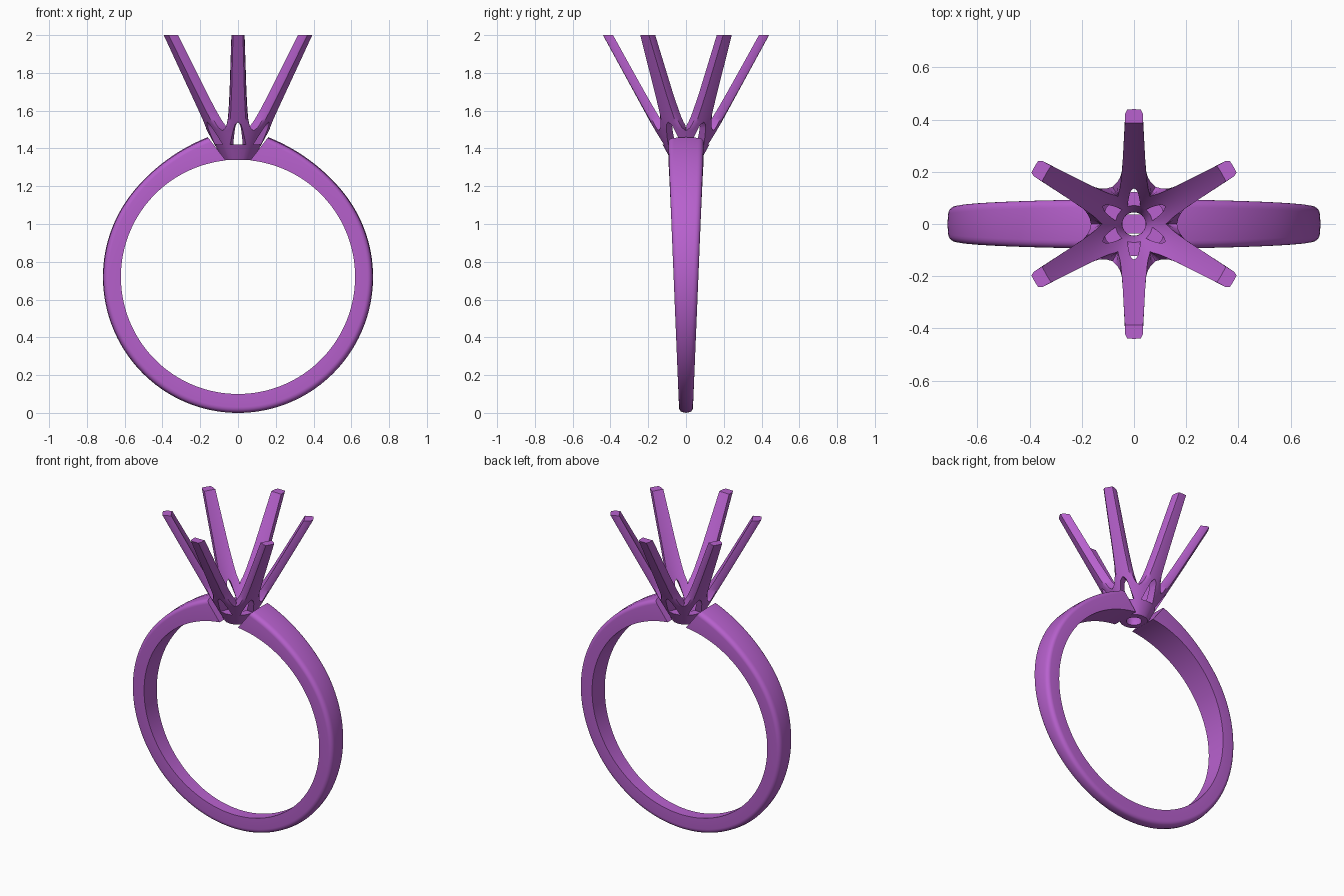
import bpy, bmesh
from math import sin, cos, pi, radians, hypot

if "Cube" in bpy.data.objects:
    bpy.data.objects.remove(bpy.data.objects["Cube"])

mat = bpy.data.materials.new("purple_metal")
mat.diffuse_color = (0.48, 0.12, 0.62, 1)
mat.use_nodes = True
mat.node_tree.nodes["Principled BSDF"].inputs["Base Color"].default_value = mat.diffuse_color


def finish(bm, name, angle):
    bmesh.ops.recalc_face_normals(bm, faces=bm.faces[:])
    me = bpy.data.meshes.new(name)
    bm.to_mesh(me)
    bm.free()
    ob = bpy.data.objects.new(name, me)
    bpy.context.collection.objects.link(ob)
    me.materials.append(mat)
    bpy.ops.object.select_all(action='DESELECT')
    ob.select_set(True)
    bpy.context.view_layer.objects.active = ob
    bpy.ops.object.shade_smooth_by_angle(angle=radians(angle))
    return ob


def lerp_table(table, x):
    for (x0, y0), (x1, y1) in zip(table, table[1:]):
        if x <= x1:
            return y0 + (y1 - y0) * max(0, (x - x0) / (x1 - x0))
    return table[-1][1]


# Shank: tapered band, one half swept from the slanted shoulder to the bottom
CZ, R_IN = 0.72, 0.62


def outer_radius(a):
    s = max(0, 1 - a / radians(50))
    return 0.715 + 0.073 * s * s + 0.005 * max(0, -cos(a)) ** 2


def section(f):
    ai = radians(6) + (pi - radians(6)) * f
    ao = radians(12.2) + (pi - radians(12.2)) * f
    ro = outer_radius(ao)
    p = (R_IN * sin(ai), CZ + R_IN * cos(ai))
    q = (ro * sin(ao), CZ + ro * cos(ao))
    if f == 1:
        p, q = (0, p[1]), (0, q[1])
    w = 0.035 + 0.042 * (p[1] + q[1]) / 2
    fy, fr = min(0.03, w * 0.6), 0.028 / hypot(q[0] - p[0], q[1] - p[1])
    side = [(w, 0)]
    for k in range(6):
        b = pi / 2 * k / 5
        side.append((w - fy + fy * cos(b), 0.97 - fr + fr * sin(b)))
    prof = side + [(0, 1)] + [(-y, u) for y, u in reversed(side)]
    return [(p[0] + (q[0] - p[0]) * u, y, p[1] + (q[1] - p[1]) * u) for y, u in prof]


bm = bmesh.new()
N = 72
rings = [[bm.verts.new(c) for c in section(i / N)] for i in range(N + 1)]
for a, b in zip(rings, rings[1:]):
    n = len(a)
    for i in range(n):
        bm.faces.new((a[i], a[(i + 1) % n], b[(i + 1) % n], b[i]))
bm.faces.new(rings[0])
shank = finish(bm, "shank", 35)
mir = shank.modifiers.new("mirror", 'MIRROR')
mir.use_axis[0] = True

# Setting: conical shell cut into six prongs, with an arched window under each
Z0, ZW, ZV = 1.34, 1.42, 1.495
HALF = pi / 6
window = [(1.42, 0.043), (1.46, 0.034), (1.5, 0.024), (1.525, 0.016), (1.54, 0)]
prong = [(1.5, 0.078), (1.51, 0.069), (1.53, 0.061), (1.56, 0.055),
         (1.6, 0.051), (1.7, 0.045), (2.0, 0.035)]
levels = [1.34, 1.372, 1.42, 1.44, 1.46, 1.48, 1.495, 1.5, 1.51, 1.525, 1.54,
          1.56, 1.6, 1.65, 1.7, 1.8, 1.9, 2.0]


def cone(z):
    return 0.08 + 0.545 * (z - Z0)


def column_angles(z):
    ro = cone(z)
    ri = max(0.045, ro - 0.052)
    w = lerp_table(window, max(z, ZW)) / cone(max(z, ZW))
    t = lerp_table(prong, z)
    eo = HALF if z <= ZV else min(HALF, t / ro)
    ei = HALF if z <= ZV else min(HALF, t / ri)
    cols = [(0, 0, ro, ri)]
    for f in (0, 0.4, 0.75, 1):
        round_off = 0.016 * min(1, max(0, (z - 1.5) / 0.1)) * (f == 1)
        cols.append((w + (eo - w) * f, w + (ei - w) * f, ro - round_off, ri))
    return cols


bm = bmesh.new()
cache, inner_of = {}, {}


def vert_at(r, a, z):
    co = (r * cos(a), r * sin(a), z)
    key = tuple(round(c * 20000) for c in co)
    if key not in cache:
        cache[key] = bm.verts.new(co)
    return cache[key]


def face(vs):
    vs = list(dict.fromkeys(vs))
    if len(vs) > 2 and not bm.faces.get(vs):
        return bm.faces.new(vs)


outer_faces = []
for k in range(6):
    base = pi / 2 + k * pi / 3
    for sgn in (1, -1):
        grid = []
        for z in levels:
            row = []
            for ao, ai, ro, ri in column_angles(z):
                vo = vert_at(ro, base + sgn * ao, z)
                inner_of[vo] = vert_at(ri, base + sgn * ai, z)
                row.append(vo)
            grid.append(row)
        for j in range(len(levels) - 1):
            for i in range(4):
                if i == 0 and levels[j] >= ZW - 1e-4:
                    continue
                q = [grid[j][i], grid[j][i + 1], grid[j + 1][i + 1], grid[j + 1][i]]
                f = face(q)
                if f:
                    outer_faces.append(f)
rim = [e.verts[:] for e in bm.edges if len(e.link_faces) == 1]
for f in outer_faces:
    face([inner_of[v] for v in reversed(f.verts[:])])
for a, b in rim:
    face([a, b, inner_of[b], inner_of[a]])
finish(bm, "prong_setting", 35)
